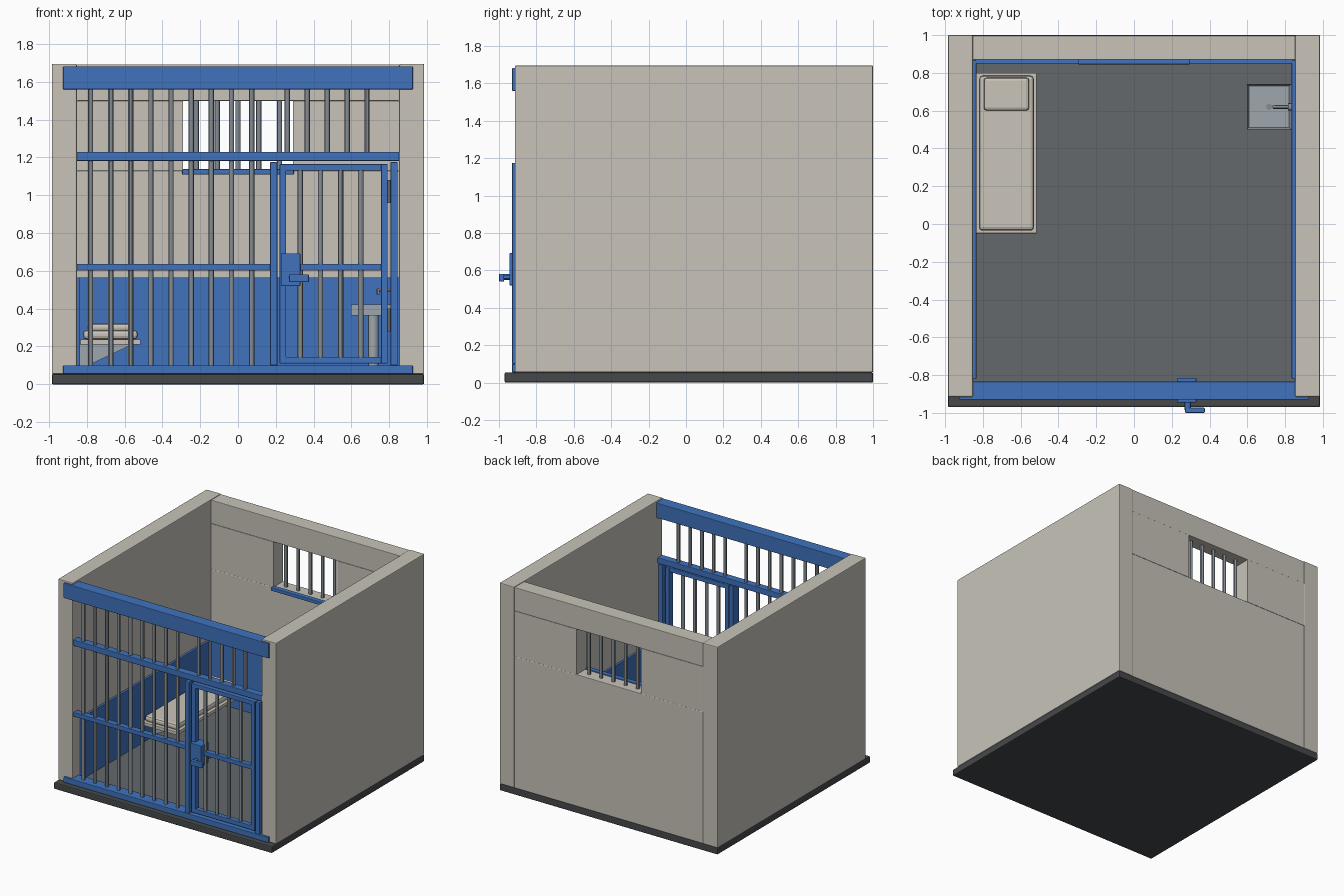
import bpy
import bmesh
from mathutils import Vector

cube = bpy.data.objects.get("Cube")
if cube:
    bpy.data.objects.remove(cube, do_unlink=True)


def material(name, color):
    mat = bpy.data.materials.new(name)
    mat.use_nodes = True
    mat.diffuse_color = (*color, 1)
    mat.node_tree.nodes["Principled BSDF"].inputs["Base Color"].default_value = (*color, 1)
    return mat


WALL = material("warm plaster", (0.58, 0.55, 0.49))
BLUE = material("blue paint", (0.05, 0.17, 0.51))
BAR = material("grey bar steel", (0.23, 0.26, 0.29))
FLOOR = material("floor grey", (0.125, 0.14, 0.15))
SLAB = material("dark slab", (0.062, 0.065, 0.07))
STEEL = material("light steel", (0.34, 0.39, 0.43))
CLOTH = material("bedding", (0.6, 0.56, 0.49))


def finish(name, bm, mat, bevel=0.0, smooth=False):
    mesh = bpy.data.meshes.new(name)
    bmesh.ops.recalc_face_normals(bm, faces=bm.faces)
    bm.to_mesh(mesh)
    bm.free()
    mesh.materials.append(mat)
    obj = bpy.data.objects.new(name, mesh)
    bpy.context.collection.objects.link(obj)
    if smooth:
        bpy.ops.object.select_all(action='DESELECT')
        obj.select_set(True)
        bpy.context.view_layer.objects.active = obj
        bpy.ops.object.shade_smooth_by_angle()
    if bevel:
        mod = obj.modifiers.new("Bevel", 'BEVEL')
        mod.width = bevel
        mod.segments = 2
    return obj


def box(name, x, y, z, mat, bevel=0.004):
    """Box given by its (low, high) range on each axis."""
    bm = bmesh.new()
    bmesh.ops.create_cube(bm, size=1)
    for v in bm.verts:
        v.co = Vector([r[0] if c < 0 else r[1] for c, r in zip(v.co, (x, y, z))])
    return finish(name, bm, mat, bevel)


def rod(name, start, end, radius, mat, sides=12):
    start, end = Vector(start), Vector(end)
    axis = end - start
    bm = bmesh.new()
    bmesh.ops.create_cone(bm, cap_ends=True, segments=sides, radius1=radius,
                          radius2=radius, depth=axis.length)
    turn = Vector((0, 0, 1)).rotation_difference(axis).to_matrix().to_4x4()
    bm.transform(turn)
    bmesh.ops.translate(bm, verts=bm.verts, vec=(start + end) / 2)
    return finish(name, bm, mat, smooth=True)


def bar_row(name, first, step, count, y, z0, z1, radius=0.014):
    for i in range(count):
        x = first + i * step
        rod(f"{name}_{i + 1}", (x, y, z0), (x, y, z1), radius, BAR)


# Base and floor
box("base_slab", (-0.985, 0.985), (-0.97, 1), (0, 0.055), SLAB, 0.008)
box("cell_floor", (-0.85, 0.85), (-0.84, 0.87), (0.05, 0.06), FLOOR, 0)

# Side walls with their blue lower panels
for side, s in (("left", 1), ("right", -1)):
    box(f"{side}_wall", sorted((s * 0.853, s * 0.985)), (-0.915, 1), (0.055, 1.695), WALL, 0.006)
    box(f"{side}_wall_panel", sorted((s * 0.835, s * 0.855)), (-0.82, 0.865), (0.055, 0.565), BLUE, 0.002)
    box(f"back_wall_{side}_of_window", sorted((s * 0.29, s * 0.853)), (0.87, 0.997), (1.13, 1.5), WALL, 0)

# Back wall, window and sill
box("back_wall_lower", (-0.853, 0.853), (0.87, 0.997), (0.055, 1.13), WALL)
box("back_wall_upper", (-0.853, 0.853), (0.87, 0.997), (1.5, 1.692), WALL)
box("back_wall_panel", (-0.84, 0.84), (0.85, 0.872), (0.055, 0.565), BLUE, 0.002)
box("window_sill", (-0.295, 0.295), (0.845, 0.885), (1.11, 1.138), BLUE)
bar_row("window_bar", -0.22, 0.11, 5, 0.935, 1.12, 1.51)

# Front rails and posts
box("front_header", (-0.925, 0.925), (-0.93, -0.835), (1.56, 1.682), BLUE)
box("front_bottom_rail", (-0.925, 0.925), (-0.93, -0.835), (0.055, 0.1), BLUE)
box("front_upper_rail", (-0.853, 0.853), (-0.91, -0.85), (1.182, 1.23), BLUE)
box("front_middle_rail", (-0.853, 0.175), (-0.905, -0.855), (0.602, 0.637), BLUE)
for side, x in (("right", 0.17), ("left", 0.807)):
    box(f"{side}_door_post", (x, x + 0.038), (-0.93, -0.85), (0.1, 1.175), BLUE)

# Front bars
bar_row("front_bar", -0.78, 0.1065, 9, -0.88, 0.09, 1.57)
bar_row("above_door_bar", 0.261, 0.1055, 5, -0.88, 1.22, 1.57)

# Door
for side, x in (("right", 0.22), ("left", 0.757)):
    box(f"door_{side}_stile", (x, x + 0.035), (-0.915, -0.865), (0.11, 1.165), BLUE)
for part, z in (("bottom", 0.11), ("middle", 0.602), ("top", 1.13)):
    box(f"door_{part}_rail", (0.245, 0.767), (-0.912, -0.868), (z, z + 0.035), BLUE)
bar_row("door_bar", 0.33, 0.1065, 4, -0.89, 0.13, 1.14)
for part, z in (("lower", 0.34), ("upper", 1.02)):
    rod(f"{part}_hinge", (0.799, -0.89, z - 0.06), (0.799, -0.89, z + 0.06), 0.011, BAR)

# Lock and lever, with a matching inner lever
box("lock_case", (0.23, 0.33), (-0.945, -0.85), (0.52, 0.692), BLUE)
rod("lever_stem", (0.285, -0.94, 0.565), (0.285, -0.985, 0.565), 0.017, BLUE)
box("outer_lever", (0.27, 0.375), (-1, -0.972), (0.54, 0.582), BLUE, 0.006)
box("inner_lever", (0.23, 0.33), (-0.835, -0.815), (0.545, 0.58), BLUE)
rod("inner_lever_stem", (0.285, -0.855, 0.565), (0.285, -0.825, 0.565), 0.015, BLUE)

# Bunk with wall brackets, mattress and pillow
box("bunk_shelf", (-0.835, -0.515), (-0.05, 0.8), (0.21, 0.238), CLOTH)
box("mattress", (-0.82, -0.53), (-0.035, 0.785), (0.238, 0.287), CLOTH, 0.018)
box("pillow", (-0.795, -0.555), (0.6, 0.775), (0.28, 0.322), CLOTH, 0.016)
for i, y in enumerate((0.1, 0.65)):
    bm = bmesh.new()
    outline = [(-0.835, 0.08), (-0.835, 0.21), (-0.56, 0.21)]
    face = bm.faces.new([bm.verts.new((x, y - 0.012, z)) for x, z in outline])
    grown = bmesh.ops.extrude_face_region(bm, geom=[face])["geom"]
    bmesh.ops.translate(bm, vec=(0, 0.024, 0),
                        verts=[g for g in grown if isinstance(g, bmesh.types.BMVert)])
    finish(f"bunk_bracket_{i + 1}", bm, STEEL)

# Wash basin: a box with a sunken top
bm = bmesh.new()
bmesh.ops.create_cube(bm, size=1)
for v in bm.verts:
    v.co = Vector((0.715 + v.co.x * 0.235, 0.62 + v.co.y * 0.24, 0.393 + v.co.z * 0.06))
top = max(bm.faces, key=lambda f: f.calc_center_median().z)
bmesh.ops.inset_region(bm, faces=[top], thickness=0.015)
bmesh.ops.translate(bm, verts=top.verts, vec=(0, 0, -0.04))
finish("wash_basin", bm, STEEL)
rod("basin_pedestal", (0.715, 0.62, 0.055), (0.715, 0.62, 0.37), 0.028, STEEL)
rod("basin_drain", (0.715, 0.62, 0.38), (0.715, 0.62, 0.387), 0.016, BAR)
rod("tap_spout", (0.84, 0.62, 0.5), (0.735, 0.62, 0.5), 0.01, BAR)
rod("tap_nozzle", (0.742, 0.62, 0.505), (0.742, 0.62, 0.475), 0.01, BAR)
rod("tap_flange", (0.84, 0.62, 0.5), (0.815, 0.62, 0.5), 0.02, BAR)
